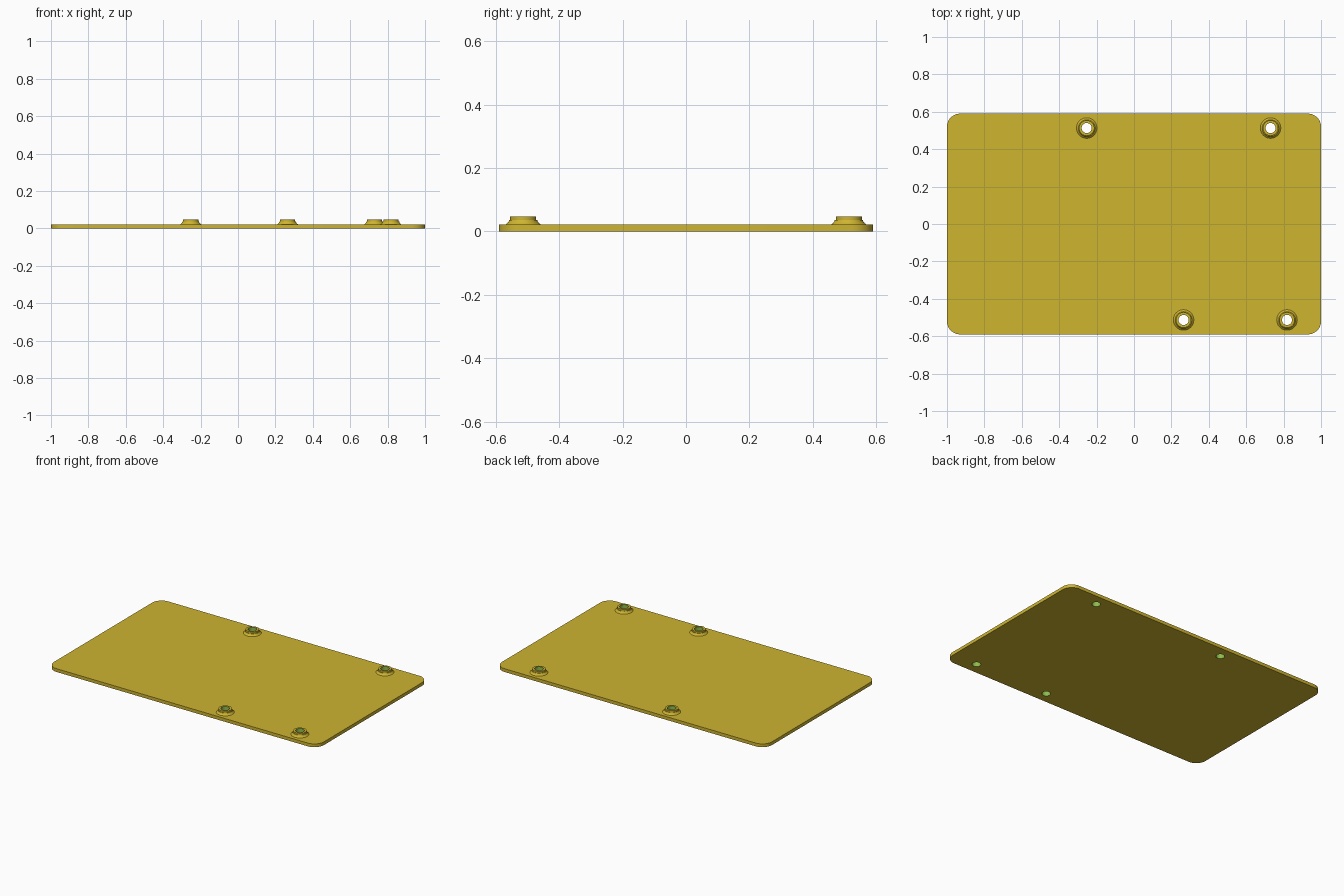
import bpy, bmesh, math

if "Cube" in bpy.data.objects:
    bpy.data.objects.remove(bpy.data.objects["Cube"])

LENGTH, WIDTH, THICK = 2.0, 1.18, 0.022
CORNER, HOLE, TOP, SEG = 0.07, 0.027, 0.047, 40
BOSSES = [(-0.253, 0.513), (0.73, 0.513), (0.265, -0.513), (0.818, -0.513)]


def material(name, rgb):
    m = bpy.data.materials.new(name)
    m.diffuse_color = (*rgb, 1)
    m.use_nodes = True
    m.node_tree.nodes["Principled BSDF"].inputs["Base Color"].default_value = m.diffuse_color
    return m


MATS = [material("mustard yellow", (0.62, 0.46, 0.03)),
        material("leaf green", (0.28, 0.50, 0.075))]


def finish(bm, name):
    """Turn a bmesh into a smooth-shaded object with both colours."""
    mesh = bpy.data.meshes.new(name)
    bm.to_mesh(mesh)
    bm.free()
    for m in MATS:
        mesh.materials.append(m)
    ob = bpy.data.objects.new(name, mesh)
    bpy.context.collection.objects.link(ob)
    bpy.ops.object.select_all(action='DESELECT')
    ob.select_set(True)
    bpy.context.view_layer.objects.active = ob
    bpy.ops.object.shade_smooth_by_angle(angle=math.radians(30))
    return ob


def circle(cx, cy, r, n, start=0.0, sweep=math.tau, closed=True):
    steps = n if closed else n - 1
    return [(cx + r * math.cos(start + sweep * i / steps),
             cy + r * math.sin(start + sweep * i / steps)) for i in range(n)]


def add_loop(bm, pts):
    vs = [bm.verts.new((x, y, 0)) for x, y in pts]
    return [bm.edges.new((vs[i], vs[(i + 1) % len(vs)])) for i in range(len(vs))]


# Rounded plate with four through holes
bm = bmesh.new()
cx, cy = LENGTH / 2 - CORNER, WIDTH / 2 - CORNER
outline = []
for k, (sx, sy) in enumerate([(1, 1), (-1, 1), (-1, -1), (1, -1)]):
    outline += circle(sx * cx, sy * cy, CORNER, 12, k * math.pi / 2, math.pi / 2, False)
edges = add_loop(bm, outline)
for x, y in BOSSES:
    edges += add_loop(bm, circle(x, y, HOLE, SEG))
bmesh.ops.triangle_fill(bm, use_beauty=True, use_dissolve=False, edges=edges)
ext = bmesh.ops.extrude_face_region(bm, geom=bm.faces[:], use_keep_orig=True)
bmesh.ops.translate(bm, vec=(0, 0, THICK),
                    verts=[v for v in ext["geom"] if isinstance(v, bmesh.types.BMVert)])
bmesh.ops.recalc_face_normals(bm, faces=bm.faces[:])
# Hole walls are green
for f in bm.faces:
    c = f.calc_center_median()
    if abs(f.normal.z) < 0.5 and any(math.hypot(c.x - x, c.y - y) < HOLE * 1.1
                                     for x, y in BOSSES):
        f.material_index = 1
finish(bm, "plate")

# Flared hollow bosses, turned from one profile of (radius, height)
PROFILE = [(0.055, THICK), (0.050, 0.026), (0.046, 0.031), (0.044, 0.036),
           (0.041, 0.036), (0.041, TOP), (HOLE, TOP), (HOLE, THICK)]
for n, (x, y) in enumerate(BOSSES, 1):
    bm = bmesh.new()
    rings = [[bm.verts.new((px, py, z)) for px, py in circle(x, y, r, SEG)]
             for r, z in PROFILE]
    for j in range(len(rings) - 1):
        a, b = rings[j], rings[j + 1]
        for i in range(SEG):
            k = (i + 1) % SEG
            f = bm.faces.new((a[i], a[k], b[k], b[i]))
            f.material_index = 1 if j == len(rings) - 2 else 0
    finish(bm, f"boss_{n}")
